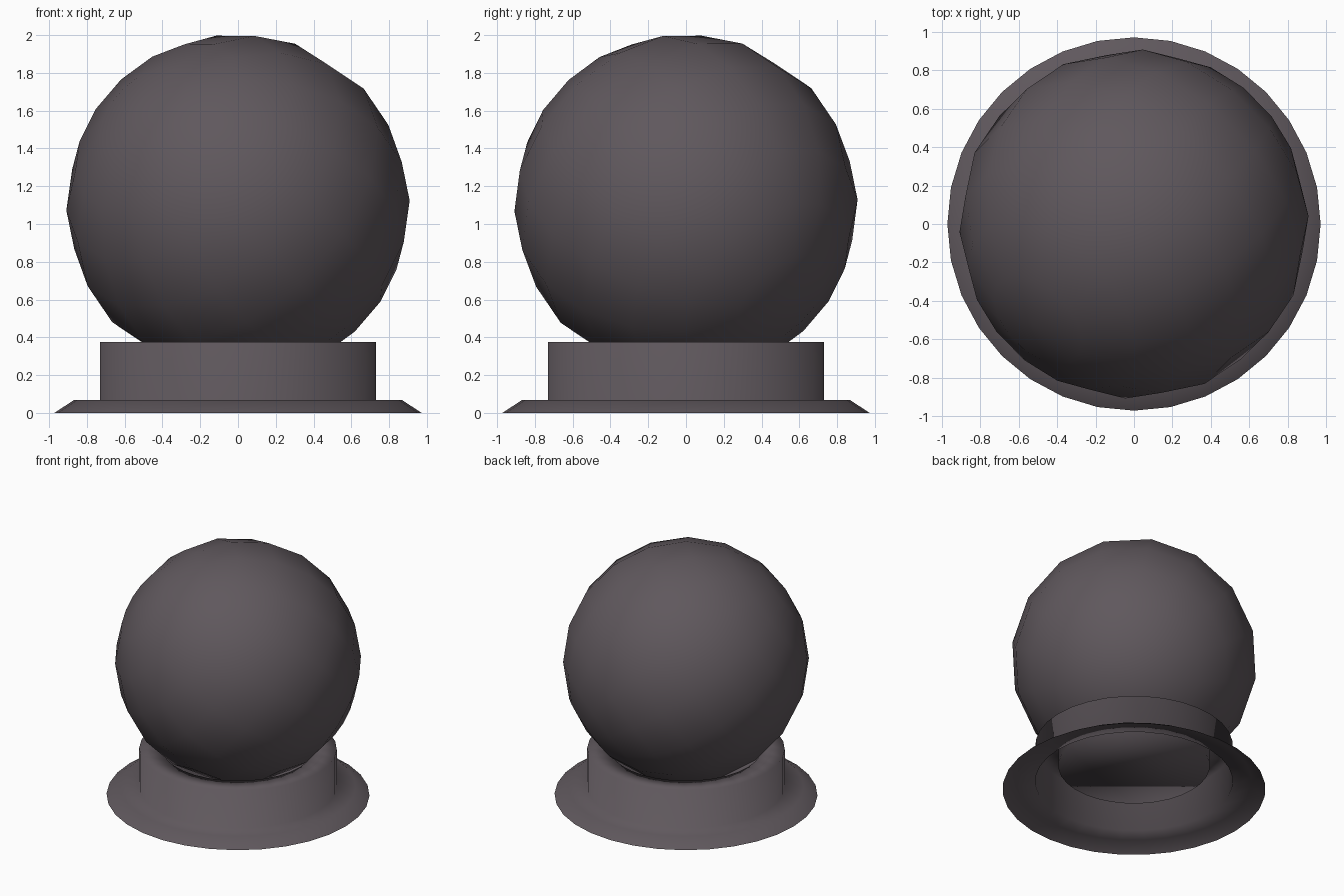
import bpy, bmesh, math
from mathutils import Matrix

if "Cube" in bpy.data.objects:
    bpy.data.objects.remove(bpy.data.objects["Cube"])

mat = bpy.data.materials.new("dark_grey")
mat.diffuse_color = (0.115, 0.097, 0.109, 1)
mat.use_nodes = True
mat.node_tree.nodes["Principled BSDF"].inputs["Base Color"].default_value = mat.diffuse_color


def finish(name, bm):
    mesh = bpy.data.meshes.new(name)
    for f in bm.faces:
        f.smooth = True
    bm.to_mesh(mesh)
    bm.free()
    mesh.materials.append(mat)
    ob = bpy.data.objects.new(name, mesh)
    bpy.context.collection.objects.link(ob)
    return ob


# Ball: coarse sphere, tilted so its poles lie off the vertical axis
bm = bmesh.new()
bmesh.ops.create_uvsphere(
    bm, u_segments=16, v_segments=10, radius=0.91,
    matrix=Matrix.Translation((0, 0, 1.098))
    @ Matrix.Rotation(math.radians(-45), 4, 'Z')
    @ Matrix.Rotation(math.radians(55), 4, 'X')
    @ Matrix.Rotation(math.radians(11), 4, 'Z'))
finish("ball", bm)

# Base: thin hollow shell, open underneath, with sloped flange, collar and
# a rim that dips into a shallow socket below the ball
SIDES = 32
profile = [(0.972, 0), (0.87, 0.067), (0.73, 0.067), (0.73, 0.375),
           (0.56, 0.375), (0.56, 0.2)]
bm = bmesh.new()
rings = []
for r, z in profile:
    rings.append([bm.verts.new((r * math.cos(2 * math.pi * i / SIDES),
                                r * math.sin(2 * math.pi * i / SIDES), z))
                  for i in range(SIDES)])
for a, b in zip(rings, rings[1:]):
    for i in range(SIDES):
        j = (i + 1) % SIDES
        bm.faces.new((a[i], a[j], b[j], b[i]))
bm.faces.new(rings[-1])
finish("base", bm)
